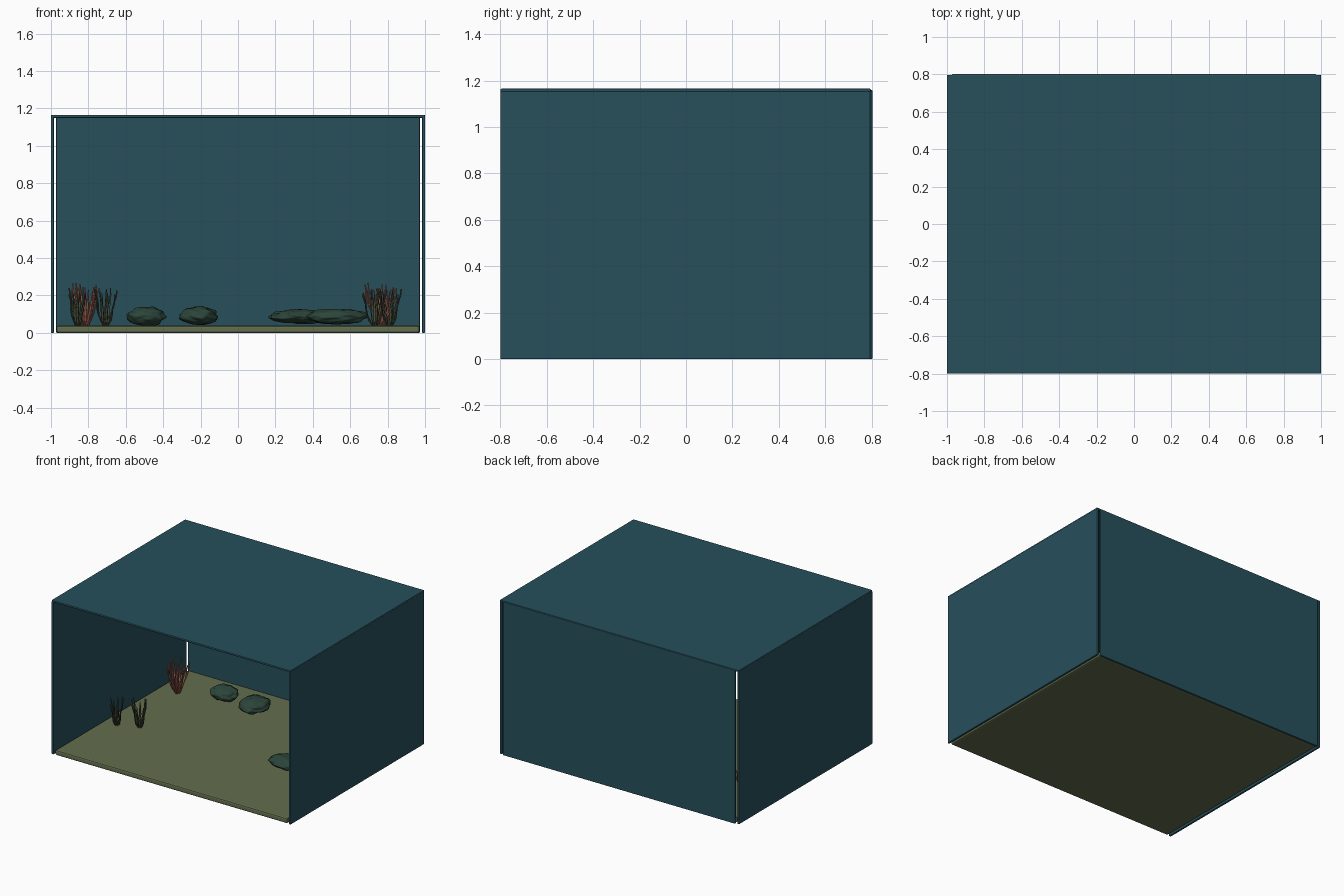
import bpy, bmesh, math, random
from mathutils import Vector, noise

if "Cube" in bpy.data.objects:
    bpy.data.objects.remove(bpy.data.objects["Cube"])
random.seed(4)


def material(name, rgb):
    m = bpy.data.materials.new(name)
    m.use_nodes = True
    m.diffuse_color = (*rgb, 1)
    node = m.node_tree.nodes["Principled BSDF"]
    node.inputs["Base Color"].default_value = (*rgb, 1)
    node.inputs["Roughness"].default_value = 0.8
    return m


TEAL = material("deep teal", (0.02, 0.08, 0.105))
SAND = material("olive sand", (0.125, 0.155, 0.075))
STONE = material("mossy stone", (0.025, 0.06, 0.042))
GREEN = material("dark weed", (0.055, 0.07, 0.04))
RED = material("coral weed", (0.34, 0.12, 0.085))


def make(name, bm, mat, smooth=True):
    mesh = bpy.data.meshes.new(name)
    bm.to_mesh(mesh)
    bm.free()
    mesh.materials.append(mat)
    for p in mesh.polygons:
        p.use_smooth = smooth
    ob = bpy.data.objects.new(name, mesh)
    bpy.context.collection.objects.link(ob)
    return ob


def slab(name, low, high, mat, bevel):
    """Axis-aligned panel with softened edges."""
    low, high = Vector(low), Vector(high)
    bm = bmesh.new()
    bmesh.ops.create_cube(bm, size=1)
    for v in bm.verts:
        v.co = (low + high) / 2 + v.co * (high - low)
    bmesh.ops.bevel(bm, geom=bm.edges[:], offset=bevel, segments=2,
                    profile=0.5, affect='EDGES')
    return make(name, bm, mat, False)


def rock(name, centre, radii, seed):
    """Lumpy flattened stone."""
    bm = bmesh.new()
    bmesh.ops.create_icosphere(bm, subdivisions=4, radius=1)
    for v in bm.verts:
        d = v.co.normalized()
        lump = 1 + 0.16 * noise.noise(d * 2.6 + Vector((seed, 0, 0)))
        v.co = Vector(centre) + Vector([d[i] * lump * radii[i] for i in range(3)])
    return make(name, bm, STONE)


def plant(name, x, y, height, spread, count, mat):
    """Tuft of tapered blades that flare out from a narrow root."""
    bm = bmesh.new()
    steps = 6
    for k in range(count):
        a = math.tau * k / count + random.uniform(-0.2, 0.2)
        reach = spread * random.uniform(0.45, 1)
        tall = height * random.uniform(0.8, 1)
        out = Vector((math.cos(a), math.sin(a), 0))
        side = Vector((-out.y, out.x, 0))
        rows = []
        for i in range(steps + 1):
            t = i / steps
            r = 0.012 + reach * t ** 0.65 + 0.004 * math.sin(9 * t + k)
            mid = Vector((x, y, 0.035 + tall * t)) + out * r
            w = 0.001 + 0.007 * math.sin(math.pi * (0.2 + 0.75 * t))
            rows.append([bm.verts.new(mid + side * w),
                         bm.verts.new(mid + out * 0.004),
                         bm.verts.new(mid - side * w),
                         bm.verts.new(mid - out * 0.004)])
        for p, q in zip(rows, rows[1:]):
            for j in range(4):
                n = (j + 1) % 4
                bm.faces.new((p[j], p[n], q[n], q[j]))
        bm.faces.new(rows[-1])
    bmesh.ops.recalc_face_normals(bm, faces=bm.faces[:])
    return make(name, bm, mat)


# Open-fronted tank: panels stand slightly apart at the back corners
for label, s in (("left", 1), ("right", -1)):
    a, b = sorted((s * 0.984, s * 1.0))
    slab(label + "_wall", (a, -0.8, 0), (b, 0.795, 1.155), TEAL, 0.004)
slab("roof", (-1, -0.8, 1.15), (1, 0.797, 1.165), TEAL, 0.005)
slab("back_wall", (-0.972, 0.787, 0), (0.972, 0.803, 1.16), TEAL, 0.004)
slab("sand_floor", (-0.97, -0.8, 0), (0.97, 0.787, 0.038), SAND, 0.01)

# Stones
rock("back_right_rock", (-0.49, 0.54, 0.088), (0.1, 0.085, 0.05), 1)
rock("back_middle_rock", (-0.21, 0.5, 0.09), (0.1, 0.12, 0.05), 5)
rock("back_left_rock", (0.33, 0.5, 0.087), (0.16, 0.1, 0.038), 9)
rock("front_left_rock", (0.53, -0.13, 0.087), (0.165, 0.09, 0.042), 13)

# Water plants
plant("right_coral_weed", -0.815, 0.44, 0.235, 0.088, 18, RED)
plant("left_coral_weed", 0.77, 0.42, 0.235, 0.085, 18, RED)
for i, (x, y) in enumerate(((-0.86, -0.22), (-0.71, -0.16), (0.73, -0.3), (0.81, -0.12))):
    plant("green_weed_%d" % (i + 1), x, y, 0.21, 0.052, 9, GREEN)
